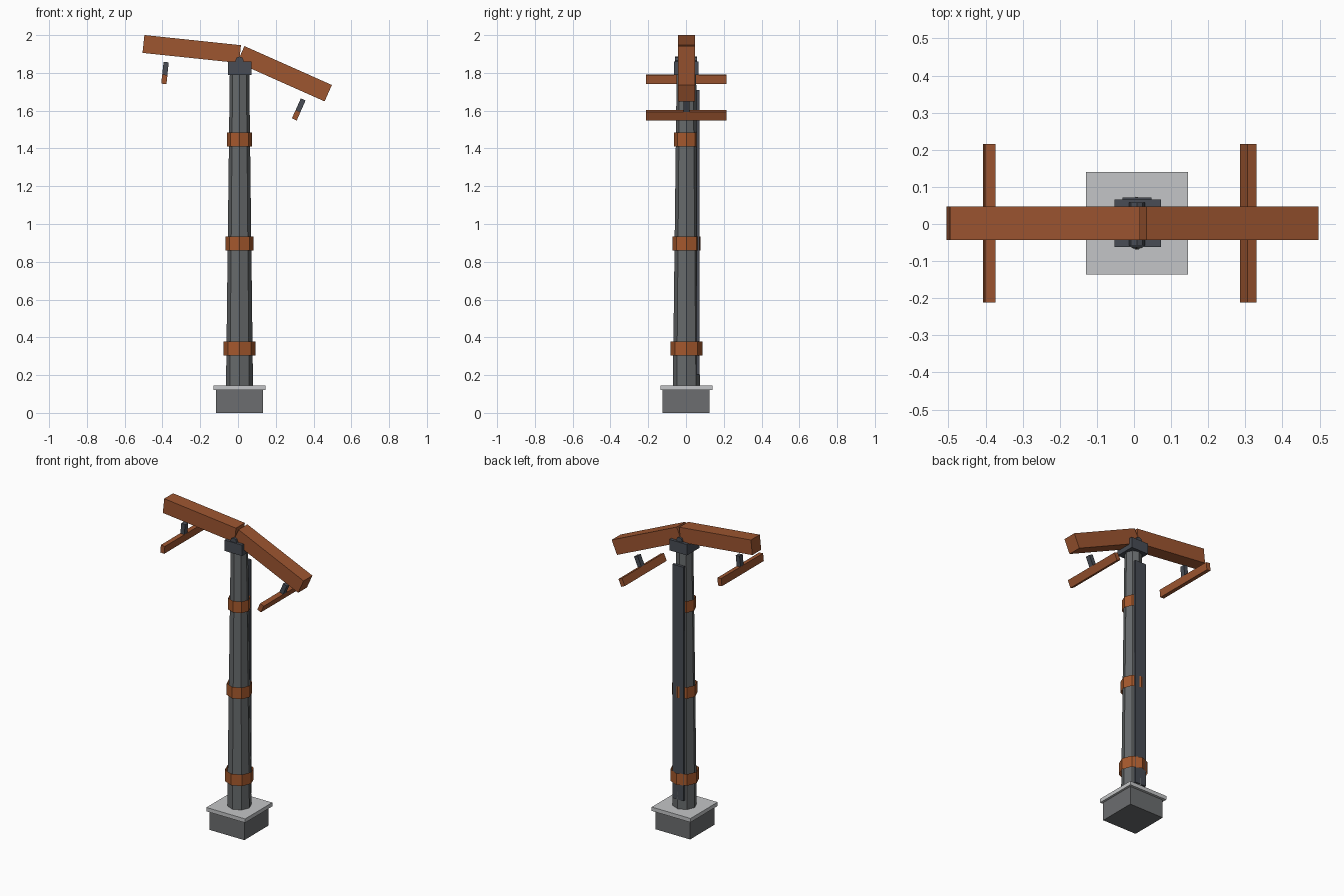
import bpy
import math
from mathutils import Vector

old = bpy.data.objects.get("Cube")
if old:
    bpy.data.objects.remove(old, do_unlink=True)

CX, CY = 0.008, 0.002


def material(name, rgb):
    m = bpy.data.materials.new(name)
    m.use_nodes = True
    m.diffuse_color = (*rgb, 1)
    m.node_tree.nodes["Principled BSDF"].inputs["Base Color"].default_value = (*rgb, 1)
    return m


wood = material("brown wood", (0.34, 0.092, 0.03))
rust = material("orange band", (0.38, 0.1, 0.026))
stone = material("mid grey", (0.15, 0.155, 0.16))
steel = material("column grey", (0.135, 0.145, 0.15))
slate = material("dark slate", (0.065, 0.073, 0.09))
pale = material("pale grey", (0.55, 0.56, 0.57))


def finish(name, mat, tilt=0):
    ob = bpy.context.object
    ob.name = name
    ob.rotation_euler.y = math.radians(tilt)
    ob.data.materials.append(mat)
    return ob


def box(name, mat, centre, size, tilt=0):
    """Box tilted about the y axis; a positive tilt lowers the +x end."""
    bpy.ops.mesh.primitive_cube_add(size=1, location=centre)
    ob = finish(name, mat, tilt)
    ob.scale = size
    return ob


def octagon(name, mat, z0, z1, r0, r1, fill="NGON"):
    """Upright eight-sided prism with corners on the axes."""
    bpy.ops.mesh.primitive_cone_add(vertices=8, radius1=r0, radius2=r1, depth=z1 - z0,
                                    end_fill_type=fill, location=(CX, CY, (z0 + z1) / 2))
    return finish(name, mat)


# Footing
box("footing_block", stone, (CX, 0, 0.06), (0.248, 0.248, 0.12))
box("footing_slab", pale, (CX, CY, 0.1325), (0.276, 0.276, 0.025))

# Tapered column with open sleeve bands
octagon("column", steel, 0.145, 1.8, 0.0715, 0.0515)
for name, z, r in (("lower", 0.342, 0.085), ("middle", 0.897, 0.0745), ("upper", 1.447, 0.066)):
    octagon(name + "_band", rust, z - 0.037, z + 0.037, r, r, "NOTHING")

# Rear cable cover
box("cable_cover", slate, (CX, 0.0635, 0.957), (0.078, 0.017, 1.506))

# Column cap and hinge pin
box("column_cap", slate, (CX + 0.002, CY, 1.825), (0.125, 0.129, 0.07))
bpy.ops.mesh.primitive_cylinder_add(vertices=8, radius=0.022, depth=0.116,
                                    location=(CX, 0, 1.865))
finish("hinge_pin", slate).rotation_euler.x = math.pi / 2

# Arms: tilt, middle of the top edge, length, hanging crossbar centre
arms = (("right", 6, (-0.24, 1.9735), 0.514, (-0.39, 1.766)),
        ("left", 24, (0.2655, 1.839), 0.507, (0.308, 1.576)))
for side, tilt, top, length, bar in arms:
    a = math.radians(tilt)
    up = Vector((math.sin(a), 0, math.cos(a)))
    beam = Vector((top[0], CY, top[1])) - up * 0.0475
    box(side + "_arm", wood, beam, (length, 0.09, 0.095), tilt)
    hang = Vector((bar[0], CY, bar[1]))
    box(side + "_crossbar", wood, hang, (0.028, 0.426, 0.049), tilt)
    box(side + "_hanger", slate, hang + up * 0.054, (0.0275, 0.032, 0.075), tilt)
